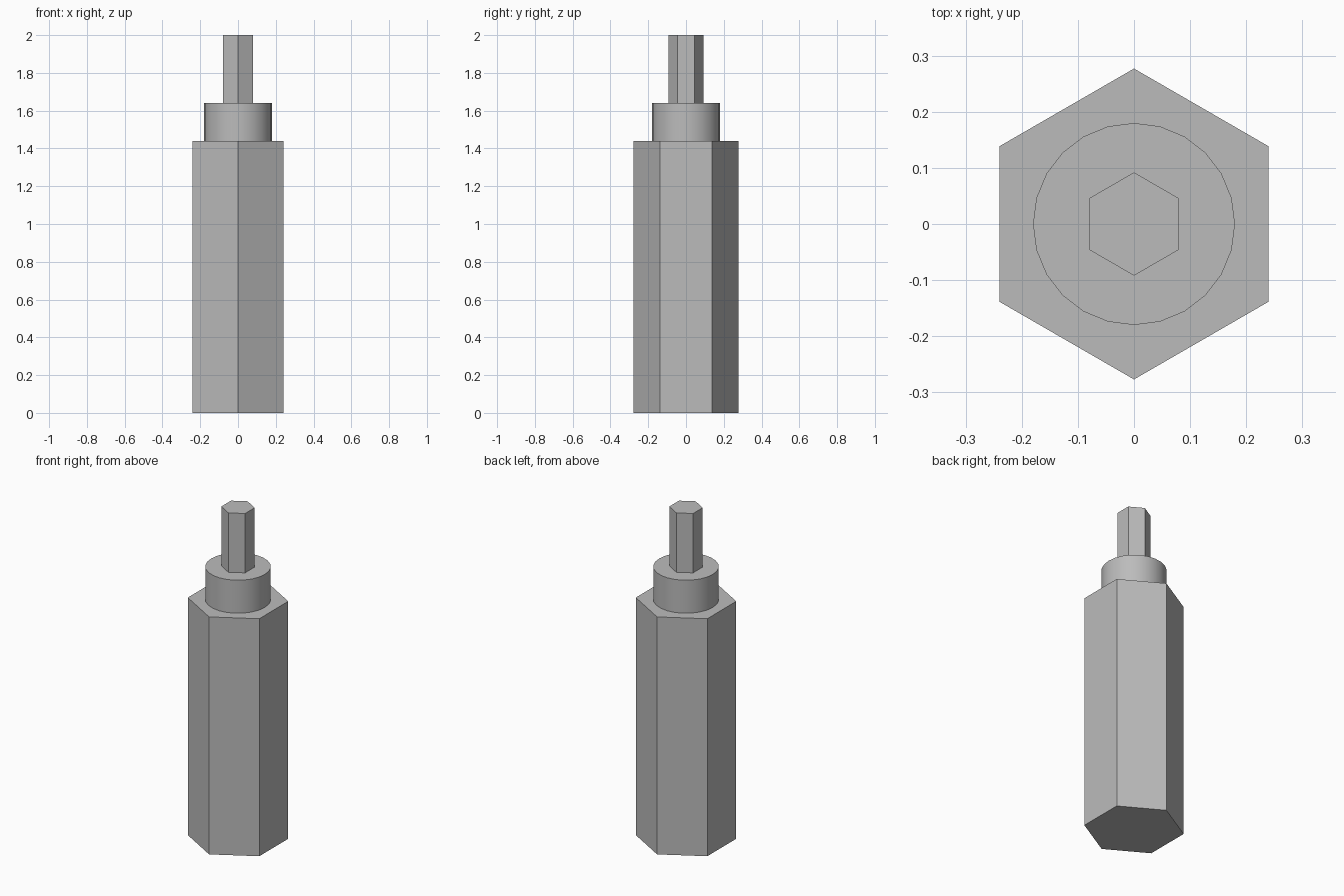
import bpy
import math

cube = bpy.data.objects.get("Cube")
if cube:
    bpy.data.objects.remove(cube, do_unlink=True)

# Single steel grey
steel = bpy.data.materials.new("steel_grey")
steel.use_nodes = True
colour = (0.5, 0.5, 0.5, 1)
steel.diffuse_color = colour
steel.node_tree.nodes["Principled BSDF"].inputs["Base Color"].default_value = colour


def prism(name, sides, radius, bottom, top):
    """Upright prism with a corner pointing along +y."""
    bpy.ops.mesh.primitive_cylinder_add(
        vertices=sides, radius=radius, depth=top - bottom,
        location=(0, 0, (bottom + top) / 2))
    part = bpy.context.object
    part.name = name
    part.data.materials.append(steel)
    return part


# Hexagonal body, round collar and hexagonal drive tip
prism("hex_body", 6, 0.277, 0, 1.44)
collar = prism("round_collar", 24, 0.18, 1.44, 1.64)
prism("hex_tip", 6, 0.092, 1.64, 2)

# Only the collar is smooth, with sharp rims
bpy.ops.object.select_all(action="DESELECT")
collar.select_set(True)
bpy.context.view_layer.objects.active = collar
bpy.ops.object.shade_smooth_by_angle(angle=math.radians(30))
